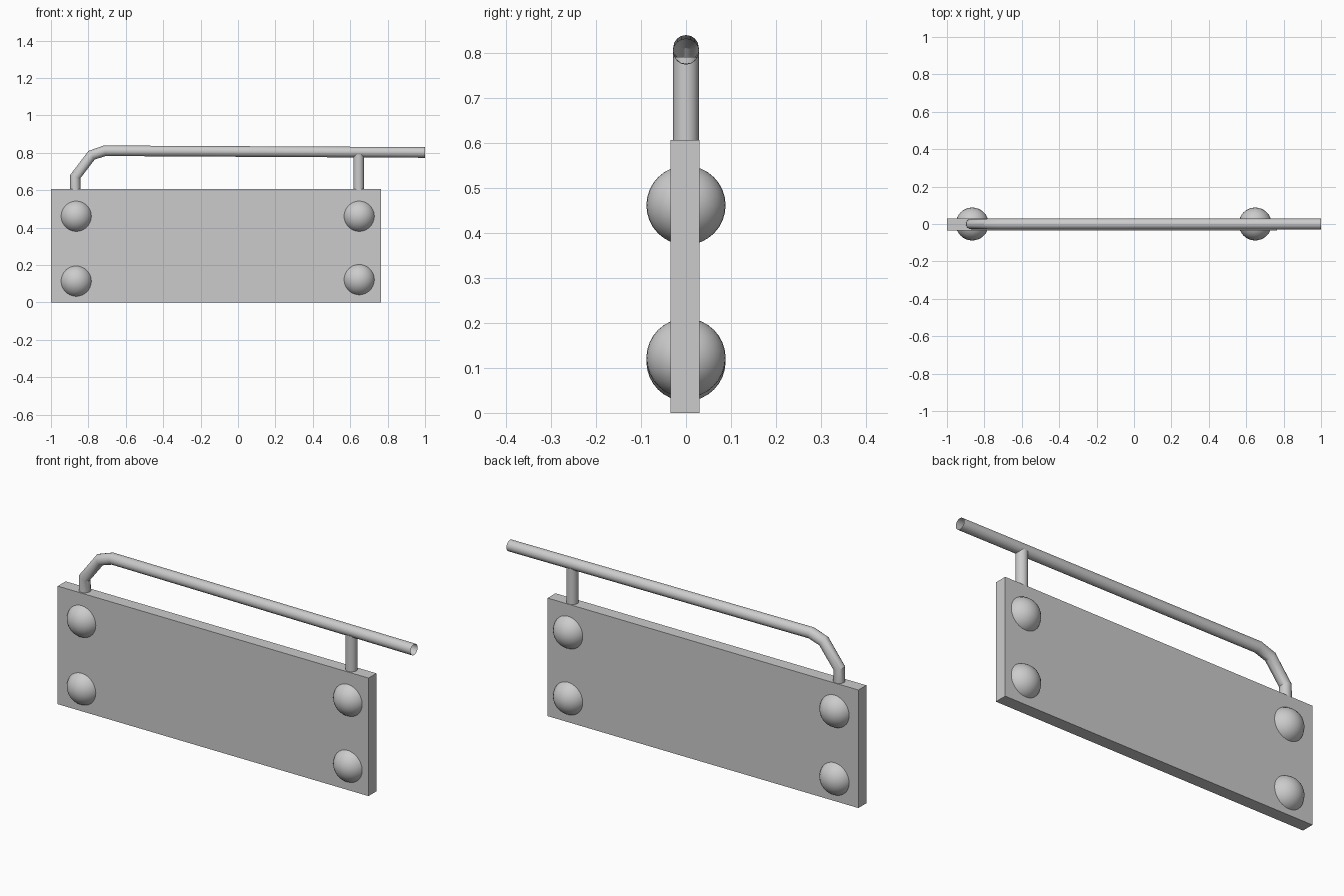
import bpy, math

if "Cube" in bpy.data.objects:
    bpy.data.objects.remove(bpy.data.objects["Cube"])


def smooth(obj, angle=50):
    bpy.ops.object.select_all(action='DESELECT')
    obj.select_set(True)
    bpy.context.view_layer.objects.active = obj
    bpy.ops.object.shade_smooth_by_angle(angle=math.radians(angle))


def tube(name, points, radius):
    """Open-ended round tube following a path in the xz plane."""
    curve = bpy.data.curves.new(name, 'CURVE')
    curve.dimensions = '3D'
    curve.bevel_depth = radius
    curve.bevel_resolution = 6
    spline = curve.splines.new('POLY')
    spline.points.add(len(points) - 1)
    for p, (x, z) in zip(spline.points, points):
        p.co = (x, 0, z, 1)
    obj = bpy.data.objects.new(name, curve)
    bpy.context.collection.objects.link(obj)
    bpy.ops.object.select_all(action='DESELECT')
    obj.select_set(True)
    bpy.context.view_layer.objects.active = obj
    bpy.ops.object.convert(target='MESH')
    smooth(bpy.context.view_layer.objects.active, 30)


# Flat board
bpy.ops.mesh.primitive_cube_add(size=1, location=(-0.1175, -0.002, 0.303))
board = bpy.context.object
board.name = "board"
board.scale = (1.765, 0.064, 0.606)
bpy.ops.object.transform_apply(location=False, rotation=False, scale=True)

# Round studs passing through the board at its corners
for side, x, low in (("left", -0.865, 0.114), ("right", 0.648, 0.122)):
    for level, z in (("lower", low), ("upper", 0.461)):
        bpy.ops.mesh.primitive_uv_sphere_add(
            segments=32, ring_count=16, radius=0.088, location=(x, 0, z))
        stud = bpy.context.object
        stud.name = f"{side}_{level}_stud"
        smooth(stud)

# Bent rail and its support post
tube("bent_rail", [(-0.87, 0.59), (-0.87, 0.673), (-0.783, 0.787),
                   (-0.713, 0.811), (1.0, 0.802)], 0.0285)
tube("support_post", [(0.645, 0.59), (0.645, 0.79)], 0.0285)
